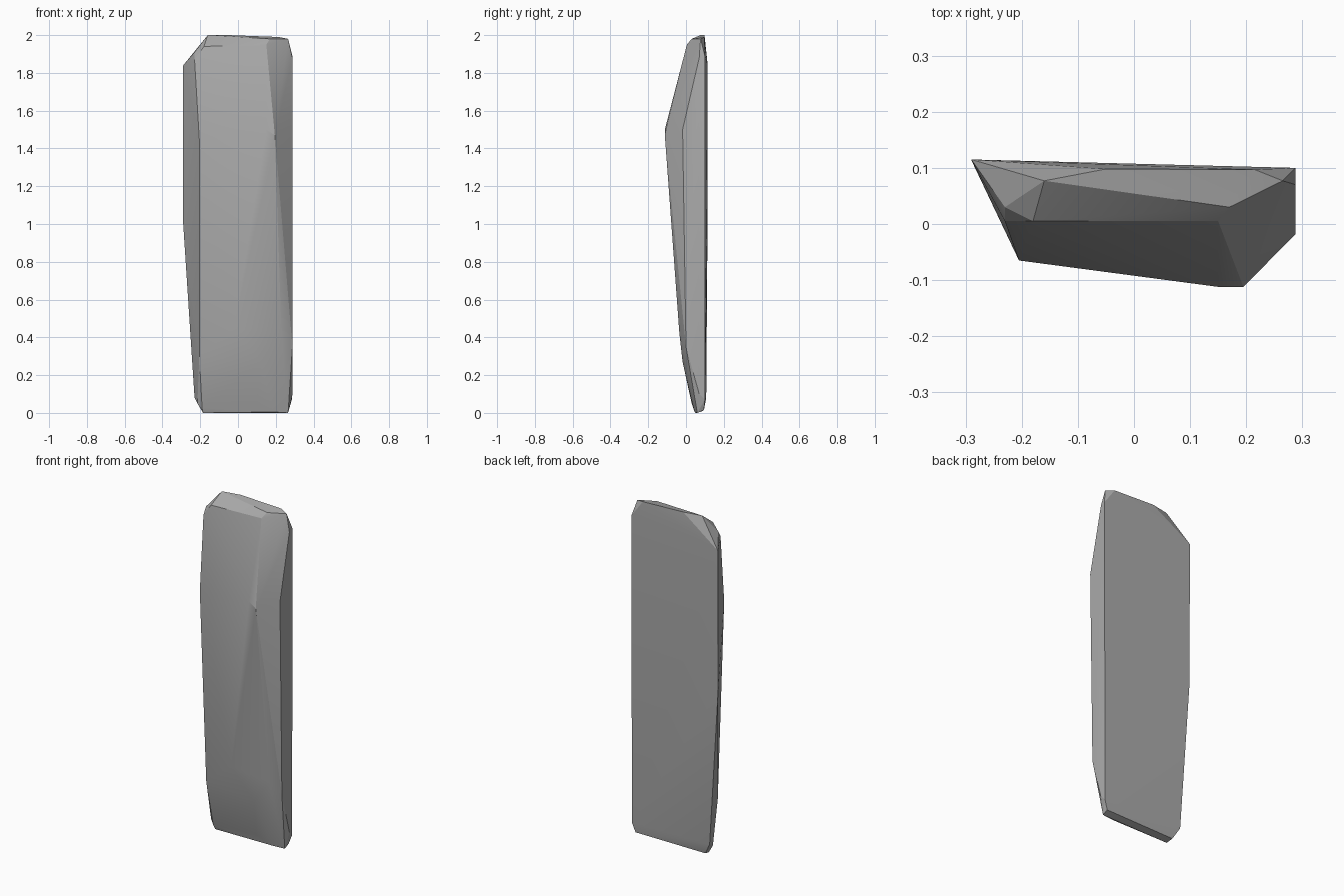
import bpy
import bmesh

cube = bpy.data.objects.get("Cube")
if cube:
    bpy.data.objects.remove(cube, do_unlink=True)

# Plain grey rock
grey = bpy.data.materials.new("stone grey")
grey.use_nodes = True
colour = (0.4, 0.4, 0.4, 1)
grey.diffuse_color = colour
grey.node_tree.nodes["Principled BSDF"].inputs["Base Color"].default_value = colour

# Flat back, with its clipped corners
back = [(-.29, .115, 1.84), (-.29, .114, 1.0), (-.23, .107, .08),
        (.285, .1, .07), (.288, .1, 1.89), (.215, .097, 1.99), (-.05, .098, 2)]

# Worn crown, sloping forward
crown = [(-.16, .077, 2), (.265, .077, 1.98), (.17, .03, 1.98),
         (-.23, .03, 1.91), (-.18, .005, 1.94), (.15, .005, 1.95),
         (-.23, .005, 1.87)]

# Front ridge, where the slab is thickest, and the face tapering below it
front = [(-.205, -.065, 1.45), (.15, -.112, 1.5), (.195, -.112, 1.47),
         (-.205, -.005, .3), (-.02, -.037, .45), (.23, -.035, .42),
         (.12, -.018, .27)]

# Narrow flat side on the left
side = [(.288, -.018, 1.5), (.288, .07, 1.88), (.288, 0, .35), (.288, .07, .1)]

# Chipped foot
foot = [(-.215, .055, .05), (-.185, .05, 0), (.265, .06, 0), (.1, .03, .05),
        (-.19, .04, .025), (.19, .045, .005), (.265, .095, .015), (-.19, .09, .01)]

# Wrap the corner points in one faceted slab
bm = bmesh.new()
for point in back + crown + front + side + foot:
    bm.verts.new(point)
hull = bmesh.ops.convex_hull(bm, input=bm.verts)
loose = {g for g in hull["geom_interior"] + hull["geom_unused"]
         if isinstance(g, bmesh.types.BMVert)}
bmesh.ops.delete(bm, geom=list(loose), context="VERTS")
bmesh.ops.recalc_face_normals(bm, faces=bm.faces)

mesh = bpy.data.meshes.new("stone_slab")
bm.to_mesh(mesh)
bm.free()
mesh.materials.append(grey)
slab = bpy.data.objects.new("stone_slab", mesh)
bpy.context.collection.objects.link(slab)

# Soften shallow facets and keep the hard edges
bpy.context.view_layer.objects.active = slab
slab.select_set(True)
bpy.ops.object.shade_smooth_by_angle(angle=0.3)
